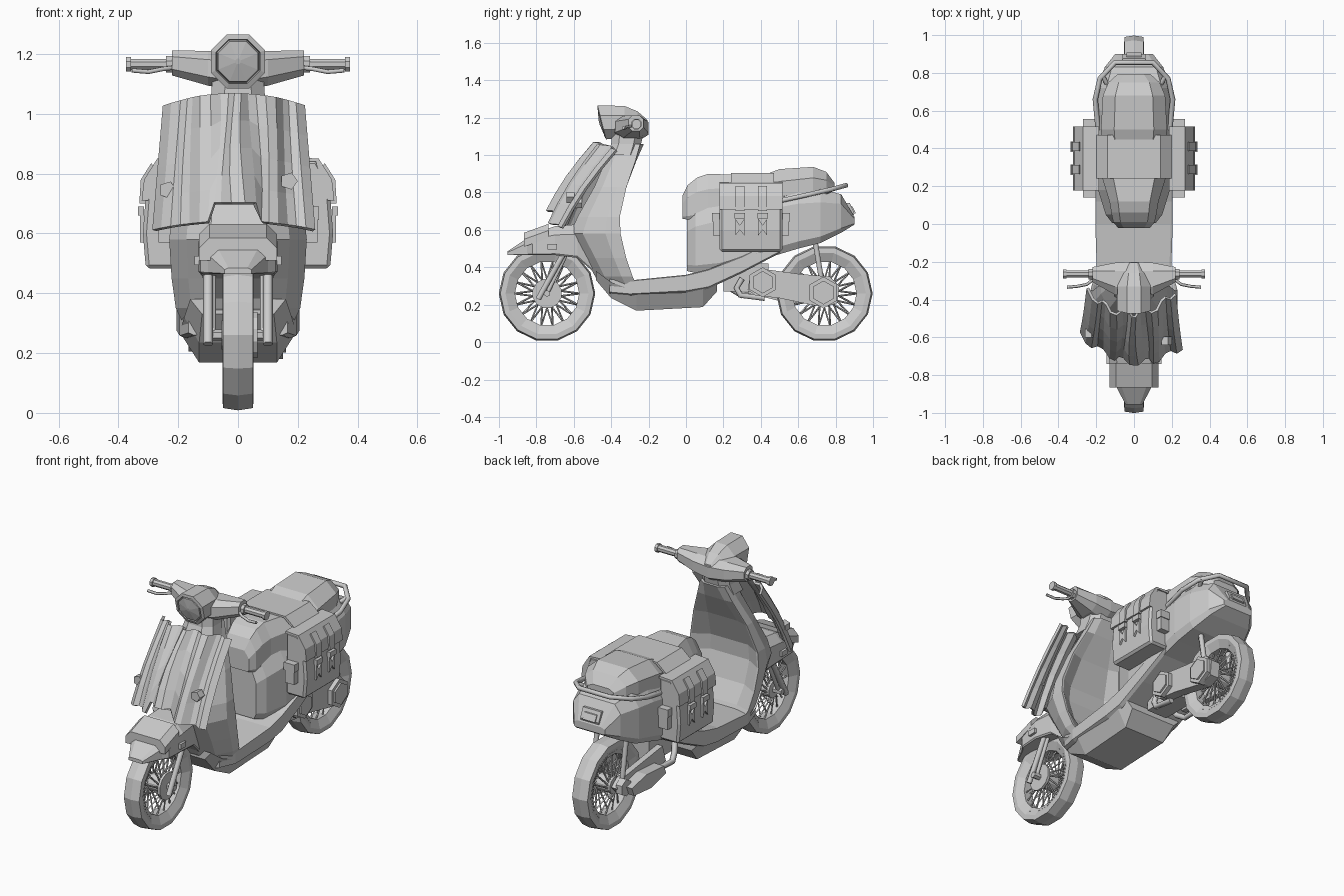
import bpy, bmesh, math

if "Cube" in bpy.data.objects:
    bpy.data.objects.remove(bpy.data.objects["Cube"])

def add_mesh(name, bm):
    bmesh.ops.recalc_face_normals(bm, faces=bm.faces)
    me = bpy.data.meshes.new(name)
    bm.to_mesh(me); bm.free()
    ob = bpy.data.objects.new(name, me)
    bpy.context.collection.objects.link(ob)
    return ob

def loft(name, rings):
    """Skin a list of equal-length rings and cap both ends."""
    bm = bmesh.new()
    vs = [[bm.verts.new(p) for p in r] for r in rings]
    n = len(vs[0])
    for a, b in zip(vs, vs[1:]):
        for i in range(n):
            bm.faces.new((a[i], a[(i + 1) % n], b[(i + 1) % n], b[i]))
    bm.faces.new(vs[0]); bm.faces.new(vs[-1])
    return add_mesh(name, bm)

def sect(y, w, zb, zt, cb=.25, ct=.3):
    """Eight-sided cross-section at station y."""
    h = zt - zb
    half = [(w * (1 - cb), zb), (w, zb + h * cb), (w, zt - h * ct), (w * (1 - ct), zt)]
    return [(x, y, z) for x, z in half + [(-x, z) for x, z in reversed(half)]]

def body(name, stations, **k):
    return loft(name, [sect(*s, **k) for s in stations])

def prism_x(name, yz, x0, x1):
    return loft(name, [[(x, y, z) for y, z in yz] for x in (x0, x1)])

def prism_y(name, xz, y0, y1):
    return loft(name, [[(x, y, z) for x, z in xz] for y in (y0, y1)])

def box(name, x0, x1, y0, y1, z0, z1):
    return prism_x(name, [(y0, z0), (y1, z0), (y1, z1), (y0, z1)], x0, x1)

def disc(name, y, z, r, x0, x1, n):
    ang = [math.tau * (i + .5) / n for i in range(n)]
    return prism_x(name, [(y + r * math.cos(a), z + r * math.sin(a)) for a in ang], x0, x1)

def tube(name, paths, r, res=1):
    cu = bpy.data.curves.new(name, 'CURVE')
    cu.dimensions = '3D'
    cu.bevel_depth, cu.bevel_resolution, cu.use_fill_caps = r, res, True
    for pts in paths:
        sp = cu.splines.new('POLY')
        sp.points.add(len(pts) - 1)
        for p, q in zip(sp.points, pts):
            p.co = (*q, 1)
    tmp = bpy.data.objects.new(name + '_path', cu)
    bpy.context.collection.objects.link(tmp)
    bpy.context.view_layer.update()
    me = bpy.data.meshes.new_from_object(tmp.evaluated_get(bpy.context.evaluated_depsgraph_get()))
    bpy.data.objects.remove(tmp)
    bpy.context.collection.objects.link(bpy.data.objects.new(name, me))

def revolve(name, y, z, prof, n=14):
    """Closed (radius, x) profile turned about an axle."""
    bm = bmesh.new()
    rows = [[bm.verts.new((x, y + r * math.cos(math.tau * i / n), z + r * math.sin(math.tau * i / n)))
             for r, x in prof] for i in range(n)]
    m = len(prof)
    for i in range(n):
        a, b = rows[i], rows[(i + 1) % n]
        for j in range(m):
            bm.faces.new((a[j], a[(j + 1) % m], b[(j + 1) % m], b[j]))
    add_mesh(name, bm)

# wheels with tyre, rim, hub and crossed spokes
for tag, wy in (('front', -.743), ('rear', .74)):
    wz = .26
    revolve(tag + '_tyre', wy, wz, [(.196, -.04), (.222, -.052), (.25, -.05), (.258, 0), (.25, .05),
                                    (.222, .052), (.196, .04)])
    revolve(tag + '_rim', wy, wz, [(.172, -.03), (.198, -.042), (.198, .042), (.172, .03)])
    disc(tag + '_hub', wy, wz, .05, -.055, .055, 12)
    disc(tag + '_axle', wy, wz, .018, -.11, .11, 6)
    spokes = []
    for i in range(18):
        a = math.tau * i / 18
        for s in (-1, 1):
            h = a + s * .4
            spokes.append([(s * .04, wy + .045 * math.cos(h), wz + .045 * math.sin(h)),
                           (s * .012, wy + .178 * math.cos(a), wz + .178 * math.sin(a))])
    tube(tag + '_spokes', spokes, .005, 0)
disc('front_brake_disc', -.743, .26, .08, .05, .065, 12)

# front fender, its raised hood strip and the fork
body('front_fender', [(-.955, .045, .465, .485), (-.85, .1, .465, .555), (-.82, .125, .465, .58),
                      (-.7, .132, .465, .62), (-.58, .12, .45, .63), (-.5, .1, .38, .55)], cb=.05)
hood = ((-.13, 0), (-.095, .035), (.095, .035), (.13, 0), (.13, -.04), (-.13, -.04))
loft('fender_hood', [[(x, y, z + d) for x, d in hood] for y, z in ((-.865, .55), (-.735, .597))])
for s in (-1, 1):
    tube('fork_leg', [[(s * .1, -.79, .23), (s * .1, -.64, .5)]], .017)
    tube('fork_spring', [[(s * .085, -.743, .26), (s * .085, -.64, .47)]], .012)
    box('fender_bolt', s * .12, s * .145, -.74, -.69, .495, .525)

# leg shield: shallow hollow towards the rider
def shield_ring(z, w, yf, yb, yi):
    half = [(.4 * w, yf), (.75 * w, yf + .25 * (yb - yf)), (w, yb - .3 * (yb - yf)), (w, yb),
            (.95 * w, yb), (.55 * w, yi)]
    return [(x, y, z) for x, y in half] + [(-x, y, z) for x, y in reversed(half)]
loft('leg_shield', [shield_ring(*s) for s in (
    (1.06, .08, -.39, -.245, -.225), (.97, .115, -.43, -.27, -.265), (.83, .175, -.49, -.318, -.34),
    (.67, .22, -.58, -.354, -.405), (.58, .23, -.62, -.35, -.41), (.45, .222, -.54, -.32, -.37),
    (.35, .208, -.485, -.285, -.31), (.27, .17, -.425, -.25, -.27))])

# pleated apron on the shield front
bm = bmesh.new()
rows = []
N = 19
for k in range(5):
    t = k / 4
    row = []
    for i in range(N):
        u = 2 * i / (N - 1) - 1
        fold = .016 * (1 if i % 4 in (1, 2) else -1)
        x = (.232 + .035 * t) * u - .013 + .012 * math.sin(t * 3 + i) * (1 - abs(u))
        y0, y1 = -.475 + .12 * u * u, -.725 + .11 * u * u - .03 * u
        z0, z1 = 1.065 - .04 * u * u, (.70 if abs(u) < .25 else .64 - .03 * u * u)
        row.append(bm.verts.new((x, y0 + (y1 - y0) * t - fold - .02 * math.sin(t * math.pi), z0 + (z1 - z0) * t)))
    rows.append(row)
for a, b in zip(rows, rows[1:]):
    for i in range(N - 1):
        bm.faces.new((a[i], a[i + 1], b[i + 1], b[i]))
sol = add_mesh('pleated_apron', bm).modifiers.new('thick', 'SOLIDIFY')
sol.thickness, sol.offset = .015, 0
for x, z, y in ((-.235, .745, -.585), (.17, .775, -.625)):
    prism_y('apron_stud', [(x + .03 * math.cos(math.tau * i / 5), z + .03 * math.sin(math.tau * i / 5))
                           for i in range(5)], y - .015, y + .03)

# steering head, handlebar cowl, headlight, grips and levers
OCT = ((-1, -.5), (-.5, -1), (.5, -1), (1, -.5), (1, .5), (.5, 1), (-.5, 1), (-1, .5))
loft('steering_column', [[(x * w, yc + y * d, z) for x, y in OCT] for z, w, yc, d in
                         ((1.0, .105, -.34, .085), (1.06, .09, -.32, .08), (1.13, .085, -.31, .085))])
loft('handlebar_cowl', [[(x, yc + hy * a, zc + hz * b) for a, b in OCT] for x, yc, hy, zc, hz in (
    (-.22, -.268, .04, 1.17, .042), (-.1, -.29, .085, 1.152, .058), (0, -.3, .1, 1.142, .065),
    (.1, -.29, .085, 1.152, .058), (.22, -.268, .04, 1.17, .042))])
def lamp(y, r, zc, k):
    return [(r * math.cos(a), y - k * r * math.sin(a), zc + r * math.sin(a))
            for a in [math.tau * (i + .5) / 8 for i in range(8)]]
loft('headlight_shell', [lamp(-.425, .075, 1.175, .25), lamp(-.455, .08, 1.175, .25), lamp(-.45, .098, 1.175, .25),
                         lamp(-.33, .095, 1.175, 0), lamp(-.26, .075, 1.165, 0), lamp(-.205, .04, 1.15, 0)])
loft('headlight_lens', [lamp(-.43, .078, 1.175, .25), lamp(-.455, .072, 1.175, .25), lamp(-.465, .01, 1.175, .25)])
for s in (-1, 1):
    disc('grip', -.265, 1.165, .02, s * .2, s * .365, 8)
    disc('grip_end', -.265, 1.165, .026, s * .358, s * .375, 8)
    disc('grip_collar', -.265, 1.165, .03, s * .215, s * .24, 8)
    tube('brake_lever', [[(s * .21, -.29, 1.155), (s * .25, -.32, 1.15), (s * .3, -.33, 1.14),
                          (s * .355, -.335, 1.145)]], .008)

# floor, belly and tail body
body('floor_board', [(-.41, .165, .26, .34), (-.3, .195, .25, .33), (0, .205, .265, .36), (.12, .205, .285, .39),
                     (.3, .205, .37, .46), (.5, .2, .475, .56)], cb=.1, ct=.05)
belly = ((-.48, .16, .12, .33, .38), (-.4, .18, .13, .235, .32), (-.265, .195, .13, .168, .27),
         (.09, .195, .135, .187, .29), (.165, .19, .15, .27, .31))
loft('belly_pan', [[(-wt, y, zt), (wt, y, zt), (wb, y, zb), (-wb, y, zb)] for y, wt, wb, zb, zt in belly])
body('rear_body', [(.005, .115, .38, .66), (.05, .15, .37, .7), (.18, .19, .38, .74), (.4, .205, .44, .79),
                   (.6, .208, .5, .82), (.72, .197, .53, .82), (.83, .155, .585, .79), (.9, .1, .628, .67)],
     cb=.12, ct=.25)

# seat cushions
body('front_seat', [(-.02, .085, .66, .78), (.01, .11, .655, .84), (.06, .12, .66, .88), (.12, .13, .665, .9),
                    (.25, .17, .7, .895), (.45, .175, .73, .9)], cb=.1, ct=.35)
body('rear_seat', [(.42, .165, .75, .895), (.5, .175, .76, .925), (.68, .165, .79, .937), (.75, .135, .8, .91),
                   (.795, .085, .81, .85)], cb=.1, ct=.4)

# saddlebags joined over the seat
prism_y('bag_bridge', [(-.21, .83), (-.13, .895), (.13, .895), (.21, .83), (.21, .845), (.14, .905),
                       (-.14, .905), (-.21, .845)], .24, .47)
for s in (-1, 1):
    bag = prism_y('saddlebag', [(s * x, z) for x, z in ((.185, .483), (.308, .483), (.318, .6), (.305, .77),
                                                       (.265, .845), (.185, .85))], .18, .515)
    bv = bag.modifiers.new('soft', 'BEVEL')
    bv.width, bv.segments = .012, 1
    prism_y('bag_flap', [(s * x, z) for x, z in ((.3, .71), (.322, .71), (.314, .78), (.27, .85), (.185, .855),
                                                 (.185, .84), (.26, .84))], .178, .517)
    for y in (.288, .41):
        prism_y('bag_strap', [(s * x, z) for x, z in ((.31, .7), (.33, .7), (.325, .78), (.29, .835), (.28, .82))],
                y - .024, y + .024)
        prism_x('strap_tail', [(y - .024, .66), (y - .024, .57), (y, .6), (y + .024, .57), (y + .024, .66), (y, .625)],
                s * .31, s * .328)
        box('strap_buckle', s * .315, s * .335, y - .028, y + .028, .66, .69)
    for y0, y1 in ((.145, .185), (.51, .55)):
        box('bag_pocket', s * .205, s * .265, y0, y1, .57, .66)
        box('pocket_flap', s * .2, s * .27, y0 - .005, y1 + .005, .645, .69)

# grab rail and tail lamp
rail = [(.19, .5, .755), (.205, .66, .79), (.18, .77, .815), (.1, .855, .838)]
tube('grab_rail', [rail + [(-x, y, z) for x, y, z in reversed(rail)]], .014)
tube('rail_stays', [[(s * .12, .7, .78), (s * .17, .79, .82)] for s in (-1, 1)], .012)
prism_x('tail_lamp', [(.83, .74), (.875, .745), (.9, .69), (.89, .66), (.83, .66)], -.06, .06)
prism_x('lamp_lens', [(.87, .73), (.89, .725), (.908, .69), (.88, .68)], -.04, .04)

# drive case on the right, swing arm and exhaust on the left, shocks
prism_x('drive_case', [(.33, .28), (.37, .25), (.5, .235), (.74, .185), (.81, .21), (.82, .3), (.77, .35),
                       (.6, .365), (.42, .39), (.34, .34)], .065, .125)
for y, z, r in ((.41, .32, .08), (.735, .265, .085)):
    disc('case_cover', y, z, r, .11, .15, 6)
    disc('cover_cap', y, z, r * .75, .145, .16, 6)
prism_x('left_swing_arm', [(.33, .26), (.74, .22), (.79, .27), (.74, .31), (.36, .36)], -.1, -.065)
disc('left_axle_nut', .74, .265, .05, -.13, -.09, 6)
prism_x('muffler', [(.42, .24), (.56, .205), (.72, .22), (.74, .27), (.6, .3), (.44, .29)], -.165, -.1)
tube('exhaust_pipe', [[(-.07, .2, .36), (-.1, .25, .28), (-.12, .3, .25), (-.13, .44, .265)],
                      [(.08, .3, .34), (.08, .27, .29), (.08, .29, .25), (.08, .42, .235)]], .017)
box('engine_block', -.065, .07, .2, .44, .27, .42)
for s in (-1, 1):
    tube('rear_shock', [[(s * .095, .69, .54), (s * .095, .735, .27)]], .016)
